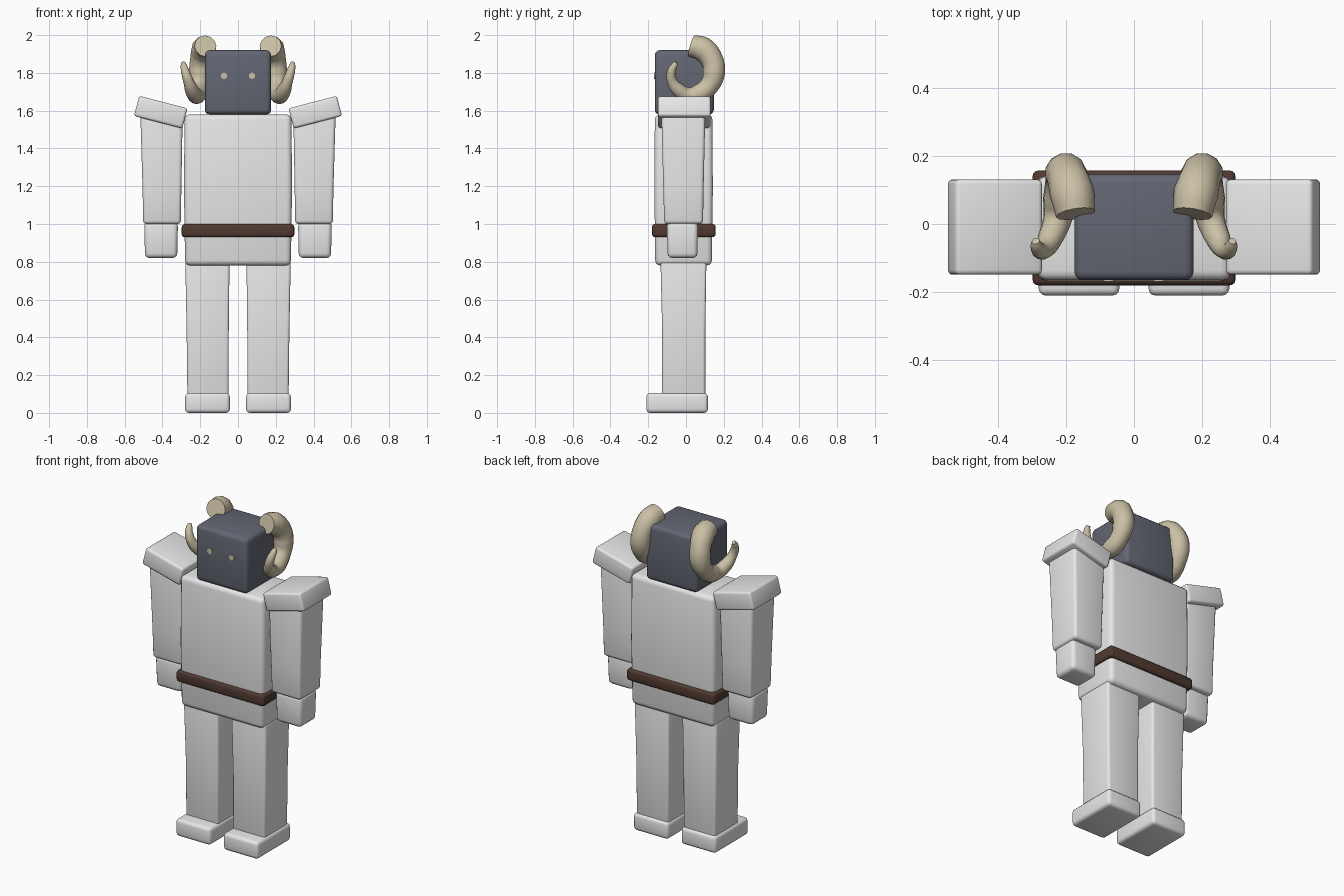
import bpy, bmesh, math
from mathutils import Vector, Matrix

if "Cube" in bpy.data.objects:
    bpy.data.objects.remove(bpy.data.objects["Cube"], do_unlink=True)


def material(name, rgb):
    m = bpy.data.materials.new(name)
    m.use_nodes = True
    m.diffuse_color = (*rgb, 1)
    bsdf = next(n for n in m.node_tree.nodes if n.type == "BSDF_PRINCIPLED")
    bsdf.inputs["Base Color"].default_value = (*rgb, 1)
    return m


WHITE = material("white", (0.8, 0.8, 0.8))
SLATE = material("slate", (0.125, 0.135, 0.17))
BROWN = material("belt brown", (0.08, 0.042, 0.03))
HORN = material("horn tan", (0.6, 0.53, 0.38))


def smooth(ob, angle=40):
    bpy.ops.object.select_all(action="DESELECT")
    ob.select_set(True)
    bpy.context.view_layer.objects.active = ob
    bpy.ops.object.shade_smooth_by_angle(angle=math.radians(angle))


def block(name, mat, sections, bevel, move=Matrix()):
    """Rounded block lofted through (z, x0, x1, y0, y1) sections, bottom to top."""
    bm = bmesh.new()
    rings = [[bm.verts.new((x, y, z)) for x, y in
              ((x0, y0), (x1, y0), (x1, y1), (x0, y1))]
             for z, x0, x1, y0, y1 in sections]
    bm.faces.new(rings[0][::-1])
    bm.faces.new(rings[-1])
    for low, high in zip(rings, rings[1:]):
        for i in range(4):
            j = (i + 1) % 4
            bm.faces.new((low[i], low[j], high[j], high[i]))
    bm.normal_update()
    edges = [e for e in bm.edges if e.calc_face_angle() > 0.8]
    bmesh.ops.bevel(bm, geom=edges, offset=bevel, segments=3, profile=0.5,
                    affect="EDGES")
    bm.transform(move)
    bmesh.ops.recalc_face_normals(bm, faces=bm.faces)
    mesh = bpy.data.meshes.new(name)
    bm.to_mesh(mesh)
    bm.free()
    mesh.materials.append(mat)
    ob = bpy.data.objects.new(name, mesh)
    bpy.context.collection.objects.link(ob)
    smooth(ob)
    return ob


def sided(side, sections):
    """Swap the x range of each section to the chosen side."""
    return [(z, *sorted((side * a, side * b)), y0, y1)
            for z, a, b, y0, y1 in sections]


# Head, torso and belt
block("head", SLATE, [(1.58, -.175, .175, -.165, .147),
                      (1.92, -.175, .175, -.165, .147)], .025)
block("torso", WHITE, [(.78, -.28, .28, -.163, .137),
                       (1.18, -.286, .286, -.167, .142),
                       (1.58, -.283, .283, -.165, .14)], .028)
block("belt", BROWN, [(.93, -.298, .298, -.18, .157),
                      (1.0, -.298, .298, -.18, .157)], .016)

# Horn centreline for the left side: x, y, z, radius
HORN_PATH = [(.172, .03, 1.942, .060), (.182, .09, 1.925, .063),
             (.195, .137, 1.87, .062), (.202, .148, 1.80, .058),
             (.208, .125, 1.735, .054), (.216, .07, 1.69, .050),
             (.226, .01, 1.682, .043), (.245, -.04, 1.71, .036),
             (.262, -.073, 1.755, .029), (.277, -.078, 1.80, .023),
             (.287, -.062, 1.838, .018), (.289, -.05, 1.853, .011)]


def horn(name, side):
    cu = bpy.data.curves.new(name, "CURVE")
    cu.dimensions = "3D"
    cu.bevel_depth = 1
    cu.bevel_resolution = 4
    cu.use_fill_caps = True
    sp = cu.splines.new("BEZIER")
    sp.resolution_u = 5
    sp.bezier_points.add(len(HORN_PATH) - 1)
    for i, (p, (x, y, z, r)) in enumerate(zip(sp.bezier_points, HORN_PATH)):
        p.co = (side * x, y, z)
        p.handle_left_type = p.handle_right_type = "AUTO"
        # Ridges along the curl
        p.radius = r * (1.04 if i % 2 else 0.97)
    cu.materials.append(HORN)
    ob = bpy.data.objects.new(name, cu)
    bpy.context.collection.objects.link(ob)
    bpy.ops.object.select_all(action="DESELECT")
    ob.select_set(True)
    bpy.context.view_layer.objects.active = ob
    bpy.ops.object.convert(target="MESH")
    smooth(bpy.context.object, 50)


for label, s in (("left", 1), ("right", -1)):
    # Leg and foot
    block(label + "_leg", WHITE, sided(s, [
        (.09, .05, .268, -.127, .102), (.43, .049, .272, -.126, .102),
        (.80, .045, .279, -.135, .108)]), .014)
    block(label + "_foot", WHITE, sided(s, [
        (0, .043, .28, -.21, .116), (.105, .043, .28, -.21, .116)]), .02)
    # Arm and hand
    block(label + "_arm", WHITE, sided(s, [
        (1.0, .303, .502, -.115, .09), (1.18, .300, .505, -.12, .093),
        (1.58, .293, .517, -.13, .102)]), .018)
    block(label + "_hand", WHITE, sided(s, [
        (.82, .322, .492, -.097, .06), (1.01, .318, .497, -.102, .064)]), .024)
    # Tilted shoulder pad
    tilt = (Matrix.Translation((s * .409, -.009, 1.592))
            @ Matrix.Rotation(-s * math.radians(14.5), 4, "Y"))
    block(label + "_shoulder_pad", WHITE, [
        (-.055, -.132, .132, -.14, .14), (.055, -.132, .132, -.14, .14)],
        .014, tilt)
    # Eye
    bpy.ops.mesh.primitive_cylinder_add(
        vertices=20, radius=.017, depth=.008,
        location=(s * .074, -.165, 1.785), rotation=(math.pi / 2, 0, 0))
    eye = bpy.context.object
    eye.name = label + "_eye"
    eye.data.materials.append(HORN)
    smooth(eye)
    horn(label + "_horn", s)
